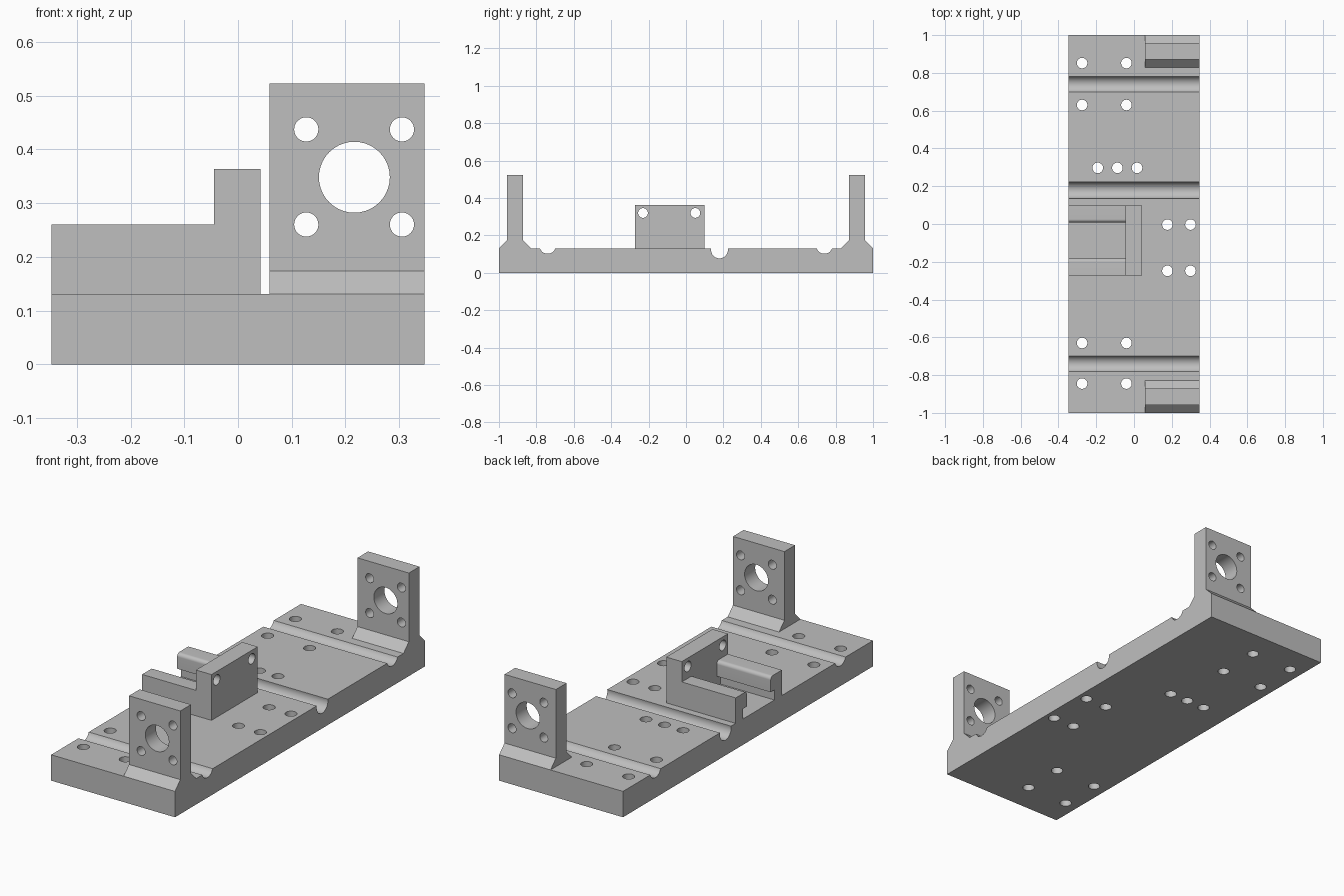
import bpy, bmesh
from math import sin, cos, pi, radians, acos
from mathutils import Matrix, Vector

if "Cube" in bpy.data.objects:
    bpy.data.objects.remove(bpy.data.objects["Cube"])

grey = bpy.data.materials.new("machined_grey")
grey.use_nodes = True
colour = (0.52, 0.52, 0.52, 1)
grey.diffuse_color = colour
grey.node_tree.nodes["Principled BSDF"].inputs["Base Color"].default_value = colour

W = 0.347      # half width of the plate
TOP = 0.131    # top of the plate


def to_object(name, bm):
    bmesh.ops.recalc_face_normals(bm, faces=bm.faces)
    mesh = bpy.data.meshes.new(name)
    bm.to_mesh(mesh)
    bm.free()
    mesh.materials.append(grey)
    obj = bpy.data.objects.new(name, mesh)
    bpy.context.collection.objects.link(obj)
    return obj


def extrude_x(name, profile, x0, x1):
    """Solid made by sweeping a (y, z) profile along x."""
    bm = bmesh.new()
    face = bm.faces.new([bm.verts.new((x0, y, z)) for y, z in profile])
    swept = bmesh.ops.extrude_face_region(bm, geom=[face])["geom"]
    verts = [v for v in swept if isinstance(v, bmesh.types.BMVert)]
    bmesh.ops.translate(bm, verts=verts, vec=(x1 - x0, 0, 0))
    return to_object(name, bm)


def arc(cy, cz, r, a0, a1, n=20):
    return [(cy + r * cos(a0 + (a1 - a0) * i / n),
             cz + r * sin(a0 + (a1 - a0) * i / n)) for i in range(n + 1)]


def groove(cy, cz, r):
    """Round-bottomed groove, running from low y to high y."""
    half = acos((TOP - cz) / r)
    return arc(cy, cz, r, pi / 2 + half, pi * 2.5 - half)


def drill(obj, axis, holes):
    """Cut round holes, each (centre, radius), along an axis."""
    bm = bmesh.new()
    turn = Vector((0, 0, 1)).rotation_difference(Vector(axis)).to_matrix().to_4x4()
    for centre, r in holes:
        bmesh.ops.create_cone(bm, cap_ends=True, segments=40, radius1=r, radius2=r,
                              depth=0.6, matrix=Matrix.Translation(centre) @ turn)
    cutter = to_object("hole_cutter", bm)
    cutter.hide_render = True
    mod = obj.modifiers.new("holes", "BOOLEAN")
    mod.operation, mod.solver, mod.object = "DIFFERENCE", "EXACT", cutter
    graph = bpy.context.evaluated_depsgraph_get()
    mesh = bpy.data.meshes.new_from_object(obj.evaluated_get(graph))
    obj.modifiers.clear()
    obj.data = mesh
    bpy.data.objects.remove(cutter)


parts = []

# Base plate with three cross grooves and its screw holes
profile = [(-1, 0), (-1, TOP)]
profile += groove(-0.74, 0.146, 0.044) + groove(0.179, 0.122, 0.045) + groove(0.74, 0.146, 0.044)
profile += [(1, TOP), (1, 0)]
base = extrude_x("base_plate", profile, -W, W)
spots = [(x, y) for x in (-0.275, -0.04) for y in (-0.845, -0.63, 0.63, 0.852)]
spots += [(x, 0.297) for x in (-0.192, -0.088, 0.016)]
spots += [(x, y) for x in (0.177, 0.299) for y in (-0.003, -0.248)]
drill(base, (0, 0, 1), [((x, y, 0.07), 0.028) for x, y in spots])
parts.append(base)

# Upright bearing brackets with chamfered feet
for name, s in (("front_bracket", -1), ("back_bracket", 1)):
    outline = [(1, TOP), (0.957, 0.174), (0.957, 0.522),
               (0.872, 0.522), (0.872, 0.174), (0.829, TOP)]
    bracket = extrude_x(name, [(s * y, z) for y, z in outline], 0.059, W)
    bolts = [((x, s * 0.91, z), 0.0225) for x in (0.127, 0.305) for z in (0.26, 0.437)]
    drill(bracket, (0, 1, 0), [((0.2165, s * 0.91, 0.348), 0.066)] + bolts)
    parts.append(bracket)

# Centre stop plate with two cross holes
stop = extrude_x("centre_stop", [(-0.272, TOP), (-0.272, 0.363), (0.098, 0.363), (0.098, TOP)],
                 -0.045, 0.042)
drill(stop, (1, 0, 0), [((0, y, 0.32), 0.026) for y in (-0.23, 0.05)])
parts.append(stop)

# Guide arms with a rounded lip overhanging the channel
for name, s in (("front_arm", -1), ("back_arm", 1)):
    outline = [(0.185, TOP), (0.185, 0.26)]
    outline += arc(0.113, 0.242, 0.018, pi / 2, pi, 10)
    outline += [(0.095, 0.182), (0.125, 0.182), (0.125, TOP)]
    parts.append(extrude_x(name, [(s * y - 0.087, z) for y, z in outline], -W, -0.045))

# Smooth the round surfaces and keep the machined edges sharp
bpy.ops.object.select_all(action="DESELECT")
for obj in parts:
    obj.select_set(True)
bpy.context.view_layer.objects.active = base
bpy.ops.object.shade_smooth_by_angle(angle=radians(30))
